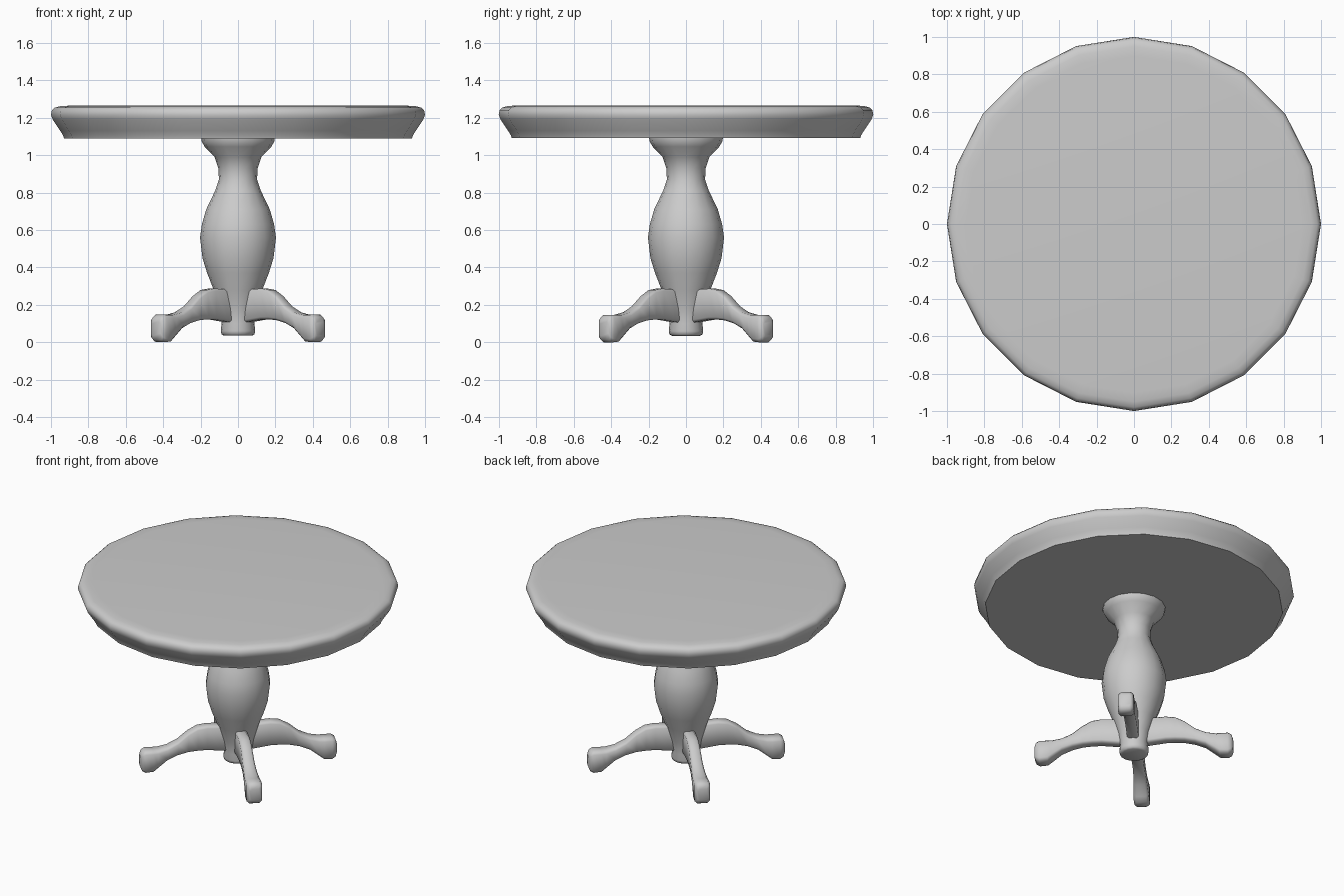
import bpy, bmesh, math
from mathutils import Matrix, Vector

if "Cube" in bpy.data.objects:
    bpy.data.objects.remove(bpy.data.objects["Cube"], do_unlink=True)

# One plain grey finish for the whole table
GREY = (0.6, 0.6, 0.6, 1)
mat = bpy.data.materials.new("plain grey")
mat.use_nodes = True
mat.diffuse_color = GREY
bsdf = mat.node_tree.nodes["Principled BSDF"]
bsdf.inputs["Base Color"].default_value = GREY
bsdf.inputs["Roughness"].default_value = 0.6


def loft(name, rings, smooth_angle):
    """Skin a list of equal-length rings, cap both ends, shade smooth."""
    bm = bmesh.new()
    loops = [[bm.verts.new(p) for p in ring] for ring in rings]
    n = len(loops[0])
    for a, b in zip(loops, loops[1:]):
        for i in range(n):
            j = (i + 1) % n
            bm.faces.new((a[i], a[j], b[j], b[i]))
    bm.faces.new(loops[0][::-1])
    bm.faces.new(loops[-1])
    bmesh.ops.recalc_face_normals(bm, faces=bm.faces)
    mesh = bpy.data.meshes.new(name)
    bm.to_mesh(mesh)
    bm.free()
    mesh.materials.append(mat)
    obj = bpy.data.objects.new(name, mesh)
    bpy.context.collection.objects.link(obj)
    bpy.ops.object.select_all(action="DESELECT")
    obj.select_set(True)
    bpy.context.view_layer.objects.active = obj
    bpy.ops.object.shade_smooth_by_angle(angle=math.radians(smooth_angle))
    return obj


def lathe(name, profile, sides, smooth_angle):
    """Turn a (radius, height) profile around the z axis."""
    step = math.tau / sides
    rings = [[(r * math.cos(i * step), r * math.sin(i * step), z)
              for i in range(sides)] for r, z in profile]
    return loft(name, rings, smooth_angle)


# Round top with a flared, softened rim
lathe("table_top", [(0.93, 1.09), (0.935, 1.105), (0.95, 1.13), (0.99, 1.19),
                    (1.0, 1.215), (0.995, 1.24), (0.98, 1.254),
                    (0.95, 1.262), (0.9, 1.265)], 20, 45)

# Turned vase-shaped pedestal
lathe("pedestal", [(0.075, 0.035), (0.088, 0.042), (0.092, 0.06), (0.088, 0.1),
                   (0.1, 0.18), (0.13, 0.28), (0.165, 0.37), (0.19, 0.45),
                   (0.203, 0.56), (0.193, 0.63), (0.17, 0.71), (0.122, 0.81),
                   (0.102, 0.87), (0.105, 0.93), (0.125, 0.99),
                   (0.178, 1.045), (0.195, 1.075), (0.197, 1.095)], 16, 60)

# Curved leg stations: distance out, underside, upper side, half width
STATIONS = [(0.03, 0.1, 0.265, 0.036), (0.12, 0.112, 0.283, 0.036),
            (0.2, 0.122, 0.287, 0.036), (0.26, 0.122, 0.279, 0.036),
            (0.32, 0.117, 0.246, 0.036), (0.385, 0.102, 0.192, 0.038),
            (0.45, 0.075, 0.16, 0.042), (0.51, 0.028, 0.147, 0.047),
            (0.54, 0.004, 0.146, 0.049), (0.59, 0.0, 0.147, 0.049),
            (0.612, 0.012, 0.135, 0.044), (0.621, 0.035, 0.11, 0.035)]


def leg_section(x, low, high, w):
    """Rectangle with chamfered corners, standing across the leg."""
    c = 0.35 * w
    quarter = [(w, low + c), (w, high - c), (w - c, high)]
    left = [(w - c, low)] + quarter
    return [(x, y, z) for y, z in left] + [(x, -y, z) for y, z in left[::-1]]


# Four legs on the diagonals
for k, place in enumerate(("back_left", "back_right", "front_right", "front_left")):
    turn = Matrix.Rotation(math.radians(45 + 90 * k), 3, "Z")
    rings = [[turn @ Vector(p) for p in leg_section(*s)] for s in STATIONS]
    loft(place + "_leg", rings, 60)
